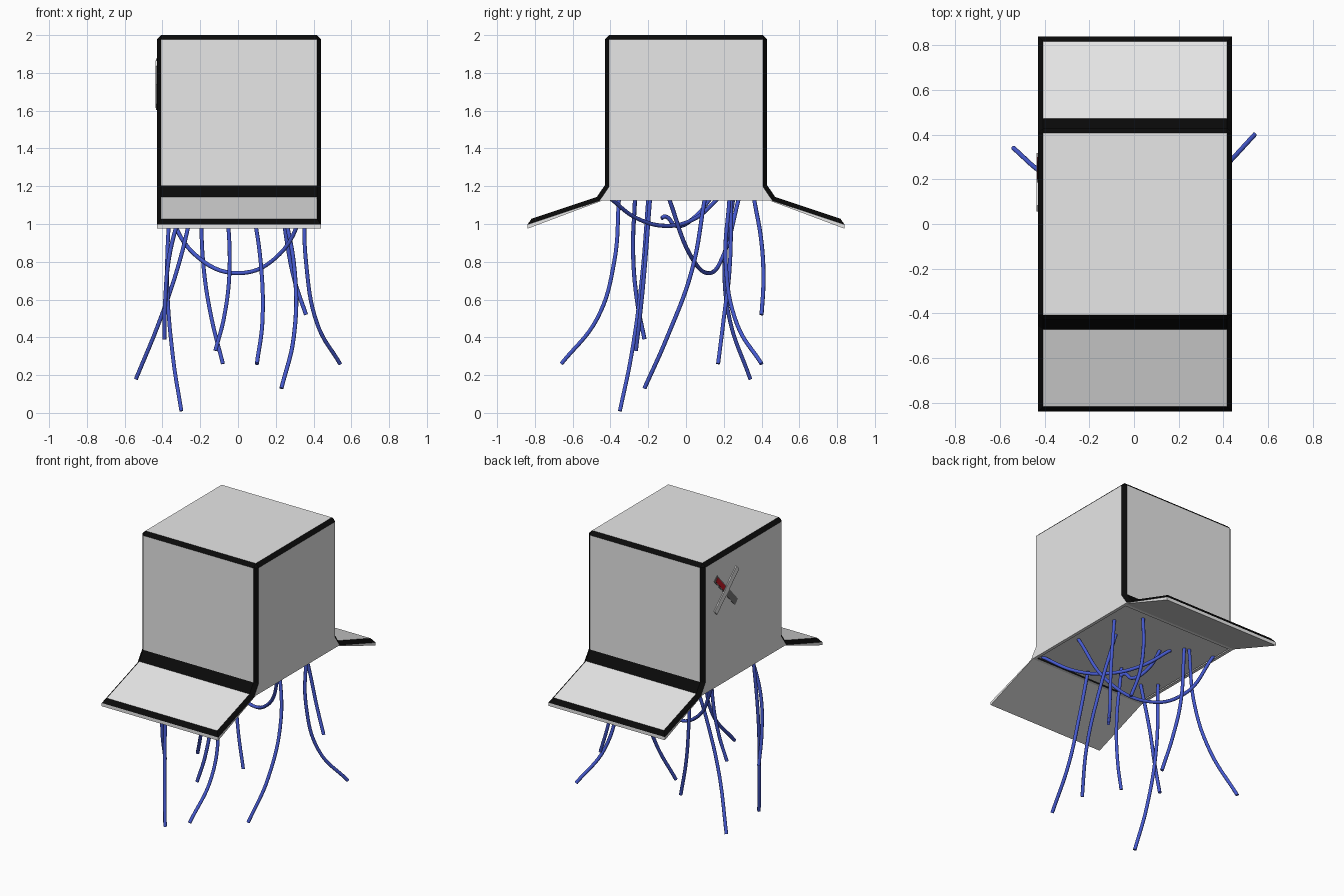
import bpy, bmesh, math
from mathutils import Matrix

if "Cube" in bpy.data.objects:
    bpy.data.objects.remove(bpy.data.objects["Cube"])


def material(name, r, g, b):
    m = bpy.data.materials.new(name)
    m.diffuse_color = (r, g, b, 1)
    m.use_nodes = True
    m.node_tree.nodes["Principled BSDF"].inputs["Base Color"].default_value = m.diffuse_color
    return m


GREY = material("shell_grey", 0.8, 0.8, 0.8)
BLACK = material("trim_black", 0.003, 0.003, 0.003)
BLUE = material("cable_blue", 0.06, 0.10, 0.62)
WHITE = material("mark_white", 0.95, 0.95, 0.95)
DARK = material("mark_dark_grey", 0.2, 0.2, 0.2)
RED = material("mark_red", 0.6, 0.01, 0.02)

X0, X1 = -0.43, 0.44
RIM_Z = 1.125


def add_object(name, bm, *mats):
    me = bpy.data.meshes.new(name)
    bm.to_mesh(me)
    bm.free()
    for m in mats:
        me.materials.append(m)
    ob = bpy.data.objects.new(name, me)
    bpy.context.collection.objects.link(ob)
    return ob


# Shell: side profile with front and back flaps, extruded across x
half = [(0.43, 2.0), (0.43, 1.205), (0.472, 1.143), (0.84, 1.02), (0.84, 0.975), (0.44, RIM_Z)]
profile = half + [(-y, z) for y, z in reversed(half)]
bm = bmesh.new()
left = [bm.verts.new((X0, y, z)) for y, z in profile]
right = [bm.verts.new((X1, y, z)) for y, z in profile]
n = len(profile)
bm.faces.new(left)
bm.faces.new(right[::-1])
bands = [bm.faces.new((left[i], right[i], right[(i + 1) % n], left[(i + 1) % n])) for i in range(n)]
bmesh.ops.recalc_face_normals(bm, faces=bm.faces)
bands[1].material_index = bands[n - 3].material_index = 1   # black creases
bottom = bands[5]

# Black chamfers along the upper outline, roof edges and flap tips
edges = set()
for i in (0, 1, 2, n - 4, n - 3, n - 2, n - 1):
    j = (i + 1) % n
    edges |= {bm.edges.get((left[i], left[j])), bm.edges.get((right[i], right[j]))}
for i in (0, 3, n - 4, n - 1):
    edges.add(bm.edges.get((left[i], right[i])))
bmesh.ops.bevel(bm, geom=list(edges), offset=0.023, offset_type='OFFSET', segments=1,
                profile=0.5, affect='EDGES', material=1)

# Open underside with a thin rim
bottom = min((f for f in bm.faces if f.normal.z < -0.99), key=lambda f: -f.calc_area())
bmesh.ops.inset_region(bm, faces=[bottom], thickness=0.03)
bmesh.ops.delete(bm, geom=[bottom], context='FACES')
add_object("shell", bm, GREY, BLACK)

# Inner floor, facing up into the hollow shell
bm = bmesh.new()
bm.faces.new([bm.verts.new((x, y, RIM_Z + 0.008)) for x, y in
              ((X0 + 0.02, -0.42), (X1 - 0.02, -0.42), (X1 - 0.02, 0.42), (X0 + 0.02, 0.42))])
add_object("inner_floor", bm, GREY)


# Crossed mark on the left side, made of thin plates
def plate(name, a, b, width, mat, lift):
    (ya, za), (yb, zb) = a, b
    length = math.hypot(yb - ya, zb - za)
    bm = bmesh.new()
    bmesh.ops.create_cube(bm, size=1)
    bmesh.ops.scale(bm, vec=(lift, length, width), verts=bm.verts)
    turn = Matrix.Rotation(math.atan2(zb - za, yb - ya), 4, 'X')
    bm.transform(Matrix.Translation((X0 - lift / 2, (ya + yb) / 2, (za + zb) / 2)) @ turn)
    add_object(name, bm, mat)


plate("mark_dark_bar", (0.30, 1.86), (0.08, 1.62), 0.045, DARK, 0.003)
plate("mark_red_piece", (0.29, 1.85), (0.21, 1.762), 0.03, RED, 0.005)
plate("mark_white_bar", (0.07, 1.85), (0.305, 1.63), 0.04, WHITE, 0.007)


# Hanging cables
def cable(name, points):
    cu = bpy.data.curves.new(name, 'CURVE')
    cu.dimensions = '3D'
    cu.bevel_depth = 0.011
    cu.bevel_resolution = 2
    cu.resolution_u = 8
    cu.use_fill_caps = True
    sp = cu.splines.new('BEZIER')
    sp.bezier_points.add(len(points) - 1)
    for bp, p in zip(sp.bezier_points, points):
        bp.co = p
        bp.handle_left_type = bp.handle_right_type = 'AUTO'
    cu.materials.append(BLUE)
    ob = bpy.data.objects.new(name, cu)
    bpy.context.collection.objects.link(ob)


T = 1.135
cables = [
    [(-0.36, -0.20, T), (-0.375, -0.235, 0.7), (-0.345, -0.29, 0.3), (-0.30, -0.35, 0.01)],
    [(-0.23, 0.25, T), (-0.31, 0.205, 0.8), (-0.41, 0.23, 0.5), (-0.54, 0.34, 0.18)],
    [(0.35, 0.23, T), (0.36, 0.21, 0.8), (0.42, 0.27, 0.47), (0.54, 0.40, 0.26)],
    [(0.23, 0.10, T), (0.30, 0.03, 0.75), (0.295, -0.10, 0.4), (0.23, -0.22, 0.13)],
    [(0.07, -0.355, T), (0.12, -0.38, 0.8), (0.13, -0.47, 0.5), (0.10, -0.66, 0.26)],
    [(-0.20, 0.24, T), (-0.18, 0.23, 0.75), (-0.14, 0.20, 0.5), (-0.08, 0.17, 0.26)],
    [(-0.06, -0.19, T), (-0.045, -0.22, 0.75), (-0.075, -0.245, 0.5), (-0.12, -0.265, 0.33)],
    [(-0.28, -0.27, T), (-0.36, -0.28, 0.85), (-0.385, -0.26, 0.6), (-0.39, -0.22, 0.39)],
    [(0.23, 0.36, T), (0.26, 0.40, 0.9), (0.30, 0.41, 0.7), (0.36, 0.40, 0.52)],
    # slack loops
    [(0.37, -0.09, T), (0.22, 0.02, 0.84), (0.0, 0.12, 0.74), (-0.23, 0.20, 0.84), (-0.40, 0.28, T)],
    [(0.40, -0.40, T), (0.25, -0.26, 1.03), (0.12, -0.10, 0.99), (-0.02, 0.05, 1.03), (-0.15, 0.17, T)],
    [(0.0, -0.13, 1.03), (-0.01, -0.11, 1.04), (-0.03, -0.05, 0.99), (-0.08, 0.05, 1.04), (-0.10, 0.13, T)],
]
for i, pts in enumerate(cables):
    cable(f"cable_{i + 1}", pts)
